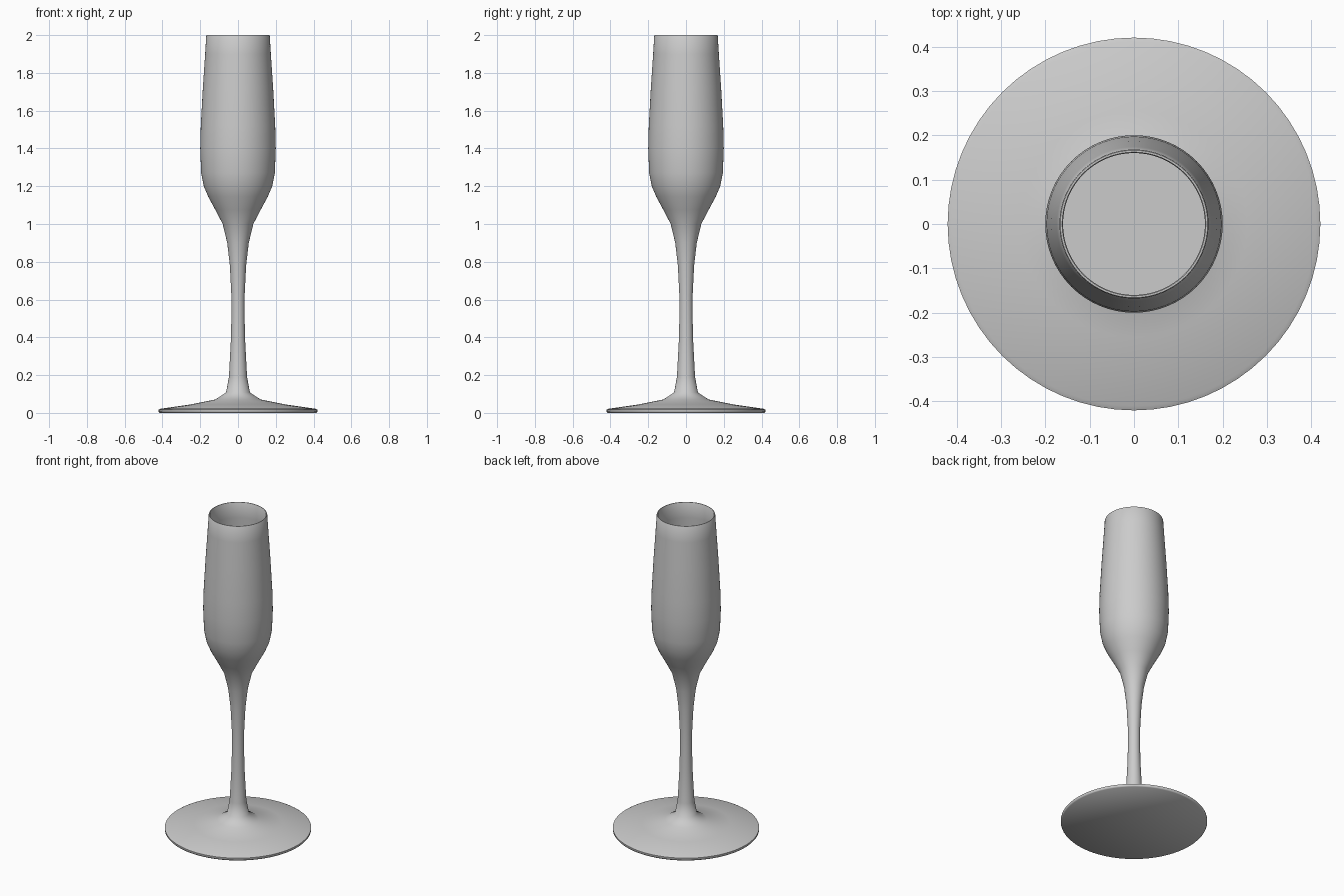
import bpy, bmesh, math

if "Cube" in bpy.data.objects:
    bpy.data.objects.remove(bpy.data.objects["Cube"])

SEGMENTS = 64


def lathe(name, profile):
    """Revolve an (r, z) profile around the z axis."""
    bm = bmesh.new()
    verts = [bm.verts.new((r, 0, z)) for r, z in profile]
    edges = [bm.edges.new(pair) for pair in zip(verts, verts[1:])]
    bmesh.ops.spin(bm, geom=verts + edges, cent=(0, 0, 0), axis=(0, 0, 1),
                   angle=math.tau, steps=SEGMENTS, use_merge=False)
    bmesh.ops.remove_doubles(bm, verts=bm.verts, dist=0.0005)
    bmesh.ops.recalc_face_normals(bm, faces=bm.faces)
    mesh = bpy.data.meshes.new(name)
    bm.to_mesh(mesh)
    bm.free()
    obj = bpy.data.objects.new(name, mesh)
    bpy.context.collection.objects.link(obj)
    bpy.ops.object.select_all(action='DESELECT')
    obj.select_set(True)
    bpy.context.view_layer.objects.active = obj
    bpy.ops.object.shade_smooth_by_angle(angle=math.radians(55))
    return obj


# Flat disc foot rising gently to the stem
foot = [(0, 0), (0.415, 0), (0.42, 0.006), (0.42, 0.017), (0.41, 0.022),
        (0.255, 0.044), (0.12, 0.071), (0.063, 0.108)]
# Slim stem flaring into the bowl
stem = [(0.048, 0.19), (0.038, 0.38), (0.035, 0.5), (0.035, 0.62),
        (0.043, 0.78), (0.057, 0.9), (0.081, 1.0)]
# Outside of the bowl, tapering in towards the rim
bowl_outside = [(0.12, 1.075), (0.158, 1.145), (0.181, 1.2), (0.195, 1.27),
                (0.2, 1.4), (0.197, 1.52), (0.186, 1.72), (0.174, 1.9),
                (0.168, 1.997)]
# Thin rim, inner wall and level floor
bowl_inside = [(0.166, 2.0), (0.162, 2.0), (0.16, 1.997), (0.165, 1.9),
               (0.177, 1.72), (0.188, 1.52), (0.19, 1.4), (0.184, 1.25),
               (0, 1.25)]

lathe("flute_glass", foot + stem + bowl_outside + bowl_inside)
